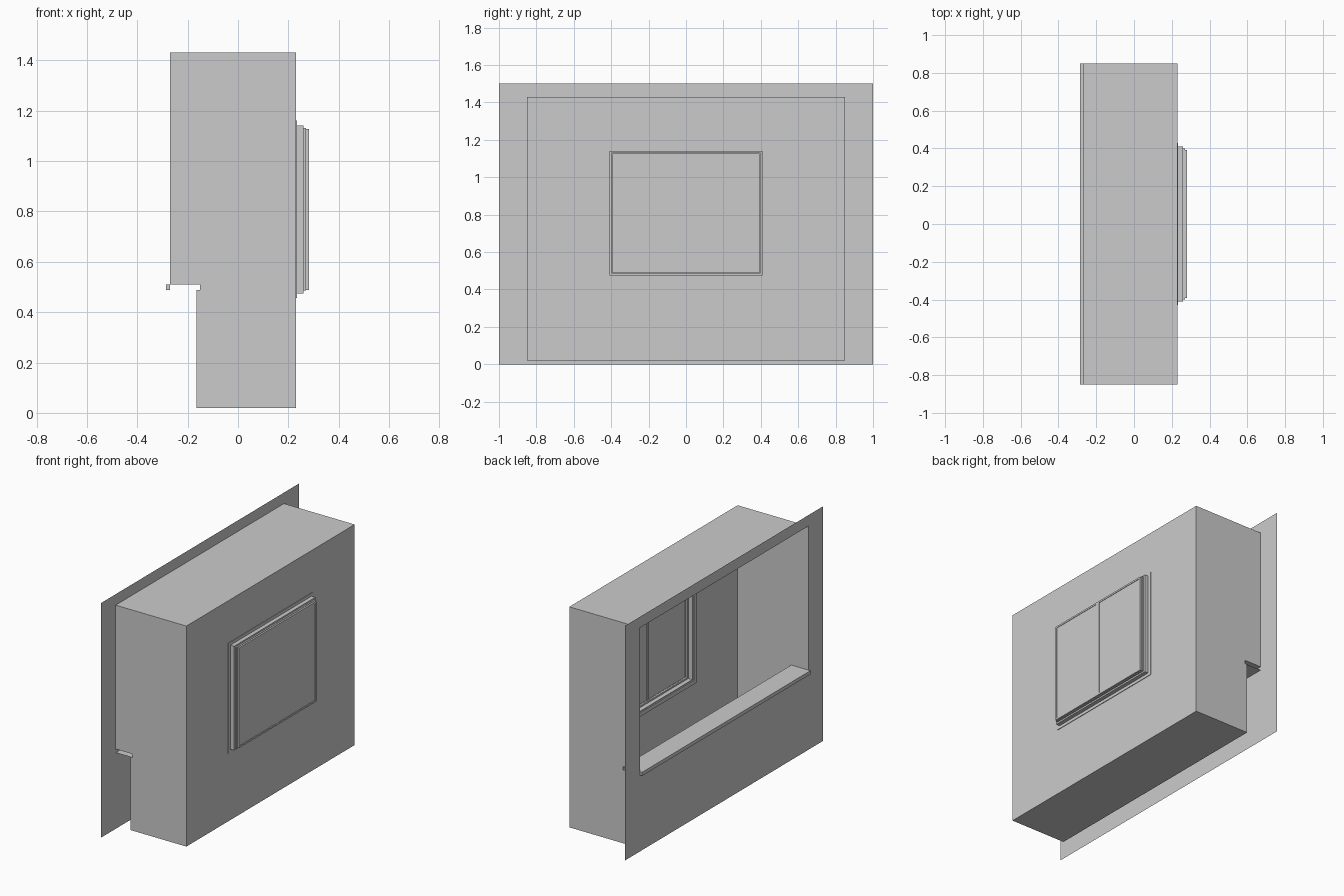
import bpy
import bmesh

cube = bpy.data.objects.get("Cube")
if cube:
    bpy.data.objects.remove(cube, do_unlink=True)

grey = bpy.data.materials.new("plain grey")
grey.use_nodes = True
grey.diffuse_color = (0.6, 0.6, 0.6, 1)
grey.node_tree.nodes["Principled BSDF"].inputs["Base Color"].default_value = (0.6, 0.6, 0.6, 1)

HALF = 0.85            # half length of the room
FRONT, BACK = -0.27, 0.23
FLOOR, CEILING = 0.02, 1.43
SILL, SILL_LOW = 0.51, 0.487
WIN_Z = 0.808          # height of the window centre


def finish(name, bm):
    bmesh.ops.remove_doubles(bm, verts=bm.verts, dist=0.0001)
    bmesh.ops.recalc_face_normals(bm, faces=bm.faces)
    mesh = bpy.data.meshes.new(name)
    bm.to_mesh(mesh)
    bm.free()
    mesh.materials.append(grey)
    obj = bpy.data.objects.new(name, mesh)
    bpy.context.scene.collection.objects.link(obj)
    return obj


def face(bm, points):
    return bm.faces.new([bm.verts.new(p) for p in points])


def rect(x, hy, z0, z1):
    return [(x, -hy, z0), (x, hy, z0), (x, hy, z1), (x, -hy, z1)]


def holed(bm, outer, inner):
    """Flat sheet between two matching loops."""
    for i in range(4):
        j = (i + 1) % 4
        face(bm, [outer[i], outer[j], inner[j], inner[i]])


def strip(bm, profile, half):
    """Sweep an open x-z profile along y."""
    for (xa, za), (xb, zb) in zip(profile, profile[1:]):
        face(bm, [(xa, -half, za), (xb, -half, zb), (xb, half, zb), (xa, half, za)])


def ring(name, x0, x1, outer, inner):
    """Rectangular frame; sizes are half width and half height."""
    bm = bmesh.new()
    loops = [rect(x, w, WIN_Z - h, WIN_Z + h)
             for x, (w, h) in ((x0, outer), (x1, outer), (x1, inner), (x0, inner))]
    for a, b in zip(loops, loops[1:] + loops[:1]):
        holed(bm, a, b)
    return finish(name, bm)


def box(name, x0, x1, y0, y1, z0, z1):
    bm = bmesh.new()
    bmesh.ops.create_cube(bm, size=1)
    for v in bm.verts:
        v.co = (x1 if v.co.x > 0 else x0, y1 if v.co.y > 0 else y0,
                z1 if v.co.z > 0 else z0)
    return finish(name, bm)


# Thin facade sheet with the wide opening
bm = bmesh.new()
holed(bm, rect(FRONT, 1, 0, 1.5), rect(FRONT, HALF, SILL, CEILING))
finish("facade", bm)

# Room shell: end walls, ceiling, floor, low inner wall and pierced window wall
bm = bmesh.new()
profile = [(FRONT, CEILING), (FRONT, SILL), (-0.15, SILL), (-0.15, SILL_LOW),
           (-0.165, SILL_LOW), (-0.165, FLOOR), (BACK, FLOOR), (BACK, CEILING)]
for y in (-HALF, HALF):
    face(bm, [(x, y, z) for x, z in profile])
strip(bm, profile[4:7], HALF)
strip(bm, [profile[7], profile[0]], HALF)
holed(bm, rect(BACK, HALF, FLOOR, CEILING), rect(BACK, 0.4, WIN_Z - 0.325, WIN_Z + 0.325))
finish("room_shell", bm)

# Sill: hollow board, closed only at the ends of its projecting nose
bm = bmesh.new()
nose = -0.285
strip(bm, [(nose, SILL), (-0.15, SILL), (-0.15, SILL_LOW), (nose, SILL_LOW), (nose, SILL)], HALF)
for y in (-HALF, HALF):
    face(bm, [(nose, y, SILL_LOW), (FRONT, y, SILL_LOW), (FRONT, y, SILL), (nose, y, SILL)])
finish("sill", bm)

# Window: trims on both wall faces and stepped frames
opening = (0.385, 0.31)
ring("inner_trim", 0.225, 0.23, (0.43, 0.35), (0.4, 0.325))
ring("outer_trim", 0.23, 0.234, (0.43, 0.352), (0.4, 0.325))
ring("main_frame", 0.232, 0.26, (0.41, 0.333), (0.395, 0.32))
ring("middle_frame", 0.26, 0.27, (0.399, 0.323), opening)
ring("front_frame", 0.27, 0.281, (0.392, 0.32), (0.382, 0.309))

# Two panes and the bar between them
for name, y0, y1 in (("right_pane", -0.384, -0.01), ("left_pane", 0.01, 0.384)):
    box(name, 0.274, 0.278, y0, y1, WIN_Z - 0.31, WIN_Z + 0.31)
box("centre_bar", 0.268, 0.281, -0.01, 0.01, WIN_Z - 0.31, WIN_Z + 0.31)
